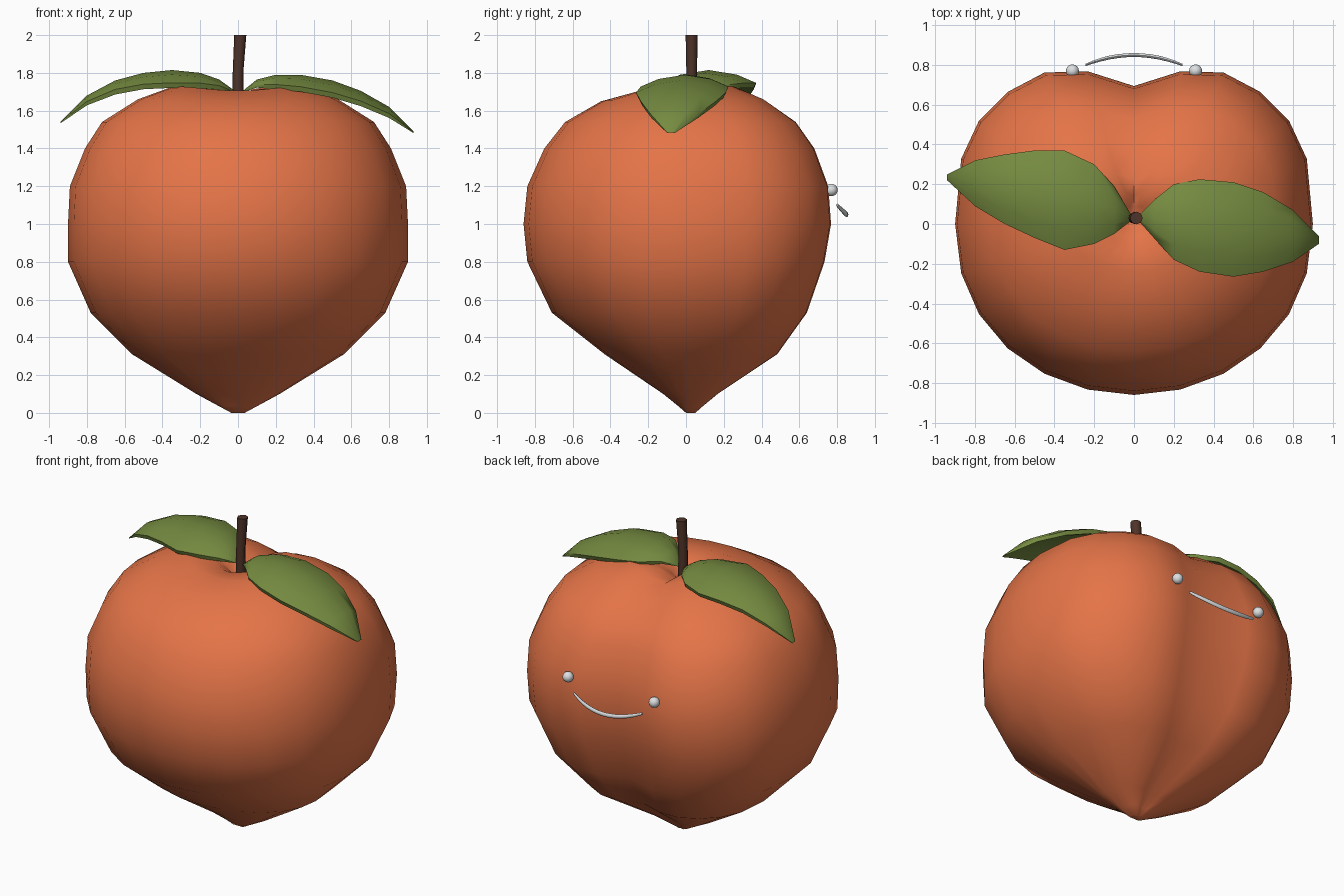
import bpy, math
from math import sin, cos, pi, exp
from mathutils import Vector

if "Cube" in bpy.data.objects:
    bpy.data.objects.remove(bpy.data.objects["Cube"])


def material(name, rgb):
    m = bpy.data.materials.new(name)
    m.use_nodes = True
    m.diffuse_color = (*rgb, 1)
    bsdf = m.node_tree.nodes["Principled BSDF"]
    bsdf.inputs["Base Color"].default_value = (*rgb, 1)
    bsdf.inputs["Roughness"].default_value = 0.7
    return m


ORANGE = material("peach orange", (0.78, 0.175, 0.064))
GREEN = material("leaf green", (0.18, 0.26, 0.052))
BROWN = material("stem brown", (0.08, 0.034, 0.022))
SILVER = material("silver", (0.72, 0.74, 0.75))


def loft(name, rings, mat, angle=50):
    """Skin a list of closed rings and cap both ends."""
    n = len(rings[0])
    verts = [v for ring in rings for v in ring]
    faces = [tuple(range(n))[::-1]]
    for r in range(len(rings) - 1):
        for i in range(n):
            j = (i + 1) % n
            faces.append((r * n + i, r * n + j, r * n + n + j, r * n + n + i))
    last = (len(rings) - 1) * n
    faces.append(tuple(range(last, last + n)))
    mesh = bpy.data.meshes.new(name)
    mesh.from_pydata(verts, [], faces)
    mesh.materials.append(mat)
    obj = bpy.data.objects.new(name, mesh)
    bpy.context.collection.objects.link(obj)
    smooth(obj, angle)
    return obj


def smooth(obj, angle):
    bpy.ops.object.select_all(action="DESELECT")
    obj.select_set(True)
    bpy.context.view_layer.objects.active = obj
    bpy.ops.object.mode_set(mode="EDIT")
    bpy.ops.mesh.select_all(action="SELECT")
    bpy.ops.mesh.normals_make_consistent(inside=False)
    bpy.ops.object.mode_set(mode="OBJECT")
    bpy.ops.object.shade_smooth_by_angle(angle=math.radians(angle))


# Fruit: height, half width, front depth, back depth, drop of the cleft
PROFILE = [
    (0.0, 0.035, 0.0, 0.05, 0), (0.035, 0.1, 0.04, 0.09, 0),
    (0.1, 0.22, 0.12, 0.17, 0), (0.31, 0.56, 0.43, 0.49, 0),
    (0.53, 0.78, 0.71, 0.65, 0), (0.8, 0.9, 0.84, 0.745, 0),
    (1.0, 0.9, 0.86, 0.78, 0), (1.2, 0.89, 0.84, 0.765, 0),
    (1.4, 0.81, 0.75, 0.69, 0), (1.54, 0.72, 0.64, 0.59, 0),
    (1.66, 0.53, 0.45, 0.42, 0.03), (1.73, 0.34, 0.24, 0.26, 0.07),
    (1.715, 0.15, 0.1, 0.16, 0.07), (1.66, 0.07, 0.03, 0.09, 0.03),
    (1.62, 0.03, 0.0, 0.05, 0),
]
SEGMENTS = 24


def fruit_ring(z, half, front, back, drop):
    ring = []
    for i in range(SEGMENTS):
        t = 2 * pi * i / SEGMENTS
        cleft = exp(-((t - pi / 2) / 0.27) ** 2)
        dip = exp(-((t - 3 * pi / 2) / 0.7) ** 2) * 0.35
        if sin(t) < 0:
            y = -front * (-sin(t)) ** 0.92
        else:
            y = back * 1.085 * sin(t) ** 0.7 * (1 - 0.18 * cleft)
        ring.append((half * cos(t), y, z - drop * (cleft + dip)))
    return ring


loft("fruit", [fruit_ring(*p) for p in PROFILE], ORANGE)

# Stem
stem = []
for x, z, r in [(0, 1.6, 0.03), (0.0, 1.8, 0.028), (0.012, 2.0, 0.032)]:
    stem.append([(x + r * cos(pi * k / 4), 0.03 + r * sin(pi * k / 4), z) for k in range(8)])
loft("stem", stem, BROWN)


# Leaves: x, near edge, far edge, ridge height
def leaf(name, stations):
    rings = []
    for x, lo, hi, z in stations:
        mid, w = (lo + hi) / 2, (hi - lo) / 2
        across = [-1, -0.6, 0, 0.6, 1]
        thick = 0.045 * min(1, w / 0.15)
        top = [(x, mid + w * u, z - 0.27 * w * u * u) for u in across]
        under = [(x, mid + w * u * 0.95, z - 0.27 * w * u * u - thick * (1 - 0.4 * u * u))
                 for u in reversed(across)]
        rings.append(top + under)
    return loft(name, rings, GREEN, 60)


leaf("left_leaf", [
    (0.02, 0.02, 0.04, 1.7), (0.1, -0.07, 0.12, 1.765), (0.2, -0.18, 0.2, 1.79),
    (0.33, -0.24, 0.225, 1.79), (0.5, -0.265, 0.21, 1.76), (0.65, -0.24, 0.16, 1.705),
    (0.8, -0.19, 0.07, 1.62), (0.93, -0.1, -0.06, 1.49)])
leaf("right_leaf", [
    (-0.01, 0.02, 0.04, 1.7), (-0.1, -0.05, 0.19, 1.765), (-0.2, -0.1, 0.3, 1.8),
    (-0.35, -0.13, 0.37, 1.815), (-0.5, -0.07, 0.37, 1.8), (-0.65, 0.0, 0.35, 1.76),
    (-0.8, 0.09, 0.32, 1.68), (-0.94, 0.22, 0.25, 1.54)])

# Silver beads on the two lobes
for side, sx in (("left", 1), ("right", -1)):
    bpy.ops.mesh.primitive_uv_sphere_add(segments=16, ring_count=10, radius=0.033,
                                         location=(0.31 * sx, 0.77, 1.18))
    bead = bpy.context.object
    bead.name = side + "_bead"
    bead.data.materials.append(SILVER)
    smooth(bead, 60)

# Curved silver bar between the beads
bar = []
for i in range(13):
    s = -1 + i / 6
    c = Vector((0.245 * s, 0.85 - 0.05 * s * s, 1.05 + 0.05 * s * s))
    r = 0.014 - 0.006 * s ** 4
    bar.append([c + Vector((0, r * 0.7 * cos(pi * k / 4), r * sin(pi * k / 4)))
                for k in range(8)])
loft("curved_bar", bar, SILVER)
